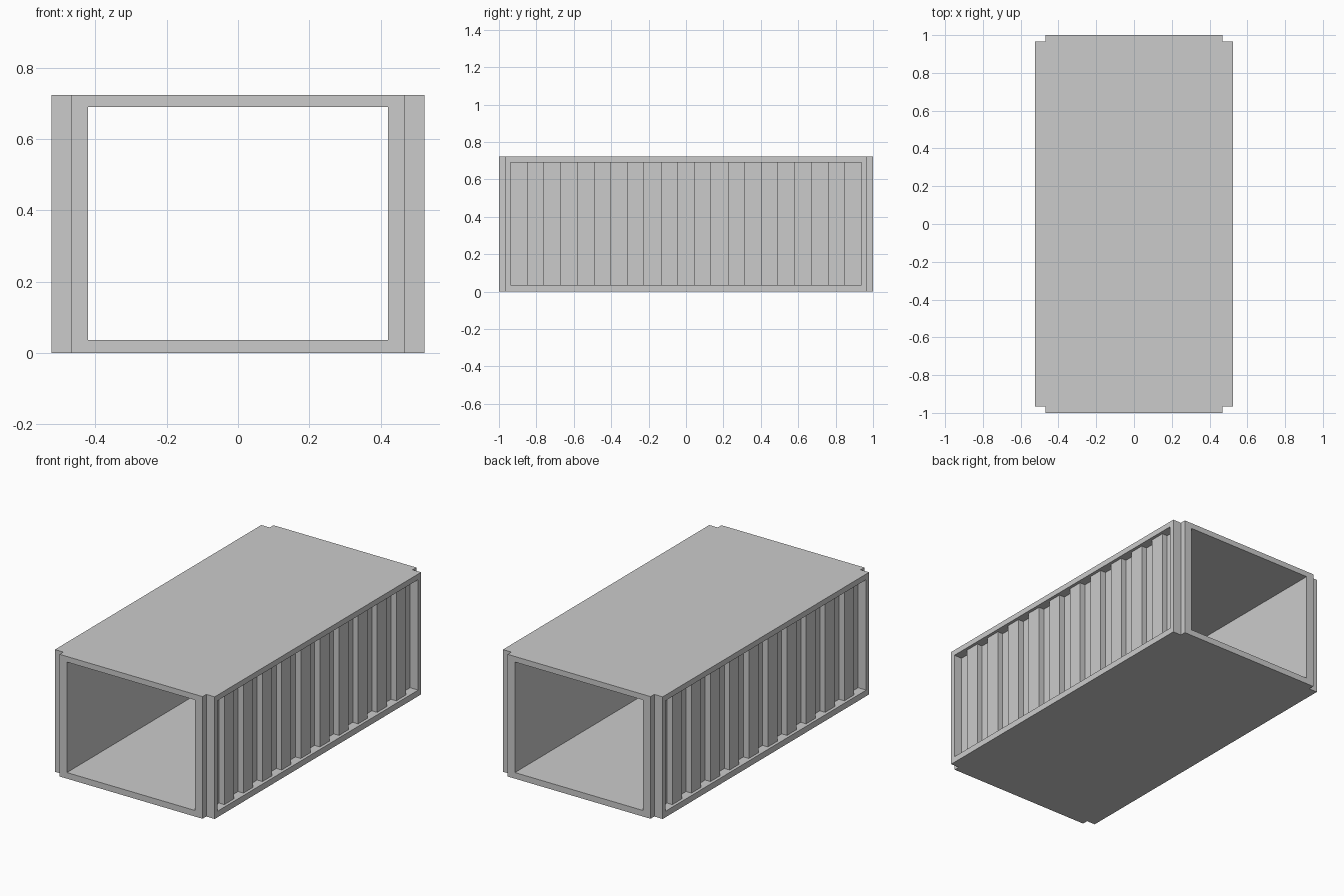
import bpy, bmesh

if "Cube" in bpy.data.objects:
    bpy.data.objects.remove(bpy.data.objects["Cube"])

H = 0.723                       # overall height
X_OUT, X_STEP, X_IN = 0.523, 0.468, 0.42
Y_END, Y_STEP, Y_REC = 1.0, 0.965, 0.938
Z_LO, Z_HI = 0.036, 0.69        # opening and recess heights
X_RIB, X_FLOOR = 0.505, 0.47    # rib front and recess back
SEGMENTS = 21


def prism(name, outline, z0, z1):
    """Extrude a plan outline vertically into a closed solid."""
    bm = bmesh.new()
    face = bm.faces.new([bm.verts.new((x, y, z0)) for x, y in outline])
    top = bmesh.ops.extrude_face_region(bm, geom=[face])
    verts = [g for g in top["geom"] if isinstance(g, bmesh.types.BMVert)]
    bmesh.ops.translate(bm, verts=verts, vec=(0, 0, z1 - z0))
    bmesh.ops.recalc_face_normals(bm, faces=bm.faces[:])
    mesh = bpy.data.meshes.new(name)
    bm.to_mesh(mesh)
    bm.free()
    obj = bpy.data.objects.new(name, mesh)
    bpy.context.collection.objects.link(obj)
    return obj


def cut(target, cutter):
    mod = target.modifiers.new("cut", "BOOLEAN")
    mod.operation = "DIFFERENCE"
    mod.solver = "EXACT"
    mod.object = cutter
    bpy.context.view_layer.objects.active = target
    bpy.ops.object.modifier_apply(modifier=mod.name)
    bpy.data.objects.remove(cutter)


# Shell with notched corners
quarter = [(X_STEP, Y_END), (X_STEP, Y_STEP), (X_OUT, Y_STEP)]
right = quarter + [(x, -y) for x, y in reversed(quarter)]
outline = right + [(-x, y) for x, y in reversed(right)]
shell = prism("container_shell", outline, 0, H)

# Open tunnel from front to back
cut(shell, prism("tunnel_cutter",
                 [(-X_IN, -1.2), (X_IN, -1.2), (X_IN, 1.2), (-X_IN, 1.2)],
                 Z_LO, Z_HI))

# Side recesses that leave vertical ribs standing
step = 2 * Y_REC / SEGMENTS
wave = []
for i in range(SEGMENTS):
    x = X_RIB if i % 2 else X_FLOOR
    y = -Y_REC + i * step
    wave += [(x, y), (x, y + step)]
for side in (1, -1):
    pts = [(0.6, -Y_REC)] + wave + [(0.6, Y_REC)]
    cut(shell, prism("recess_cutter", [(side * x, y) for x, y in pts], Z_LO, Z_HI))
